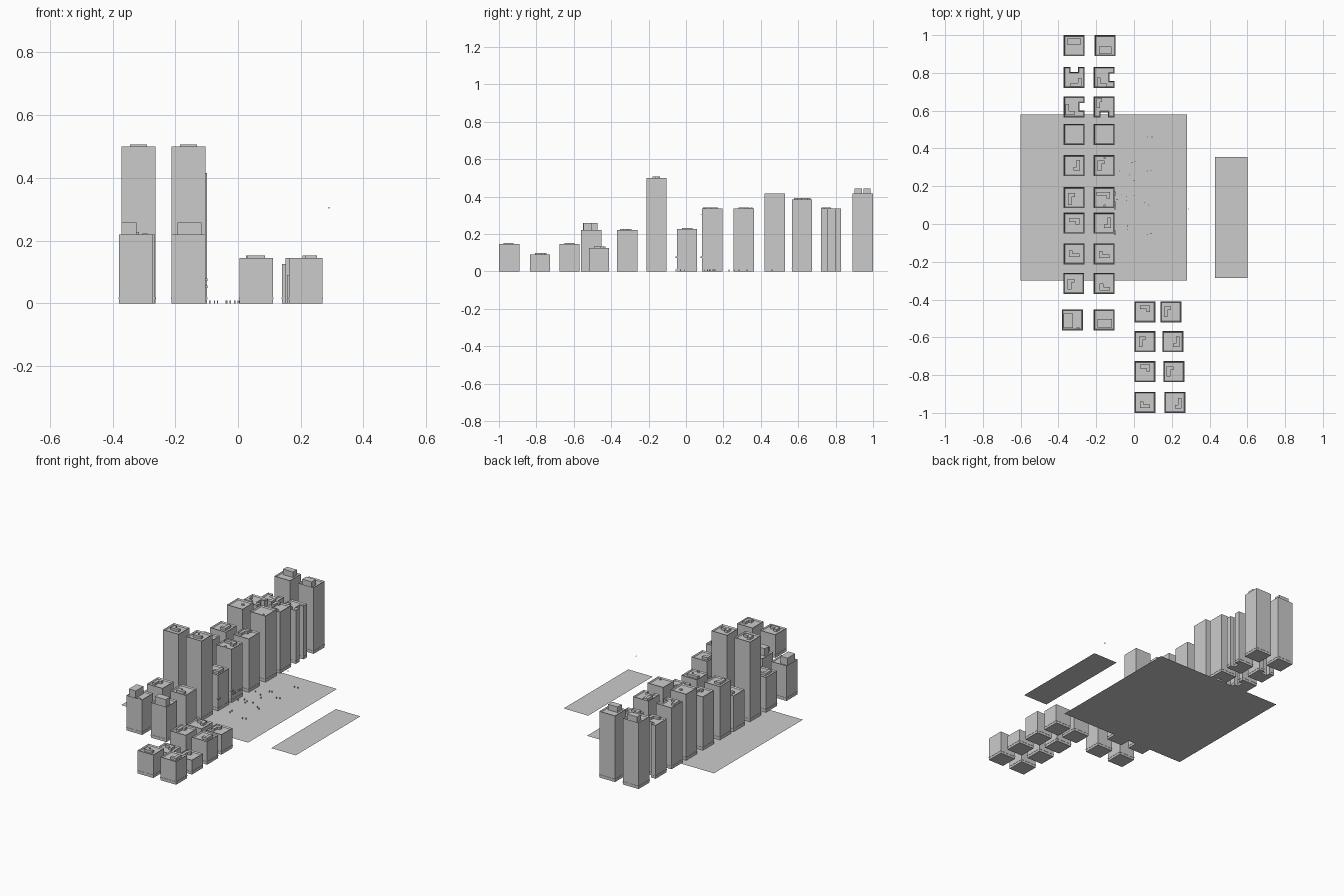
import bpy, bmesh, math
from mathutils import Matrix, Vector

if "Cube" in bpy.data.objects:
    bpy.data.objects.remove(bpy.data.objects["Cube"])

HALF = 0.054      # half width of a tower
RIM, SINK = 0.005, 0.008   # parapet thickness and roof recess


def finish(bm, name):
    bmesh.ops.recalc_face_normals(bm, faces=bm.faces)
    me = bpy.data.meshes.new(name)
    bm.to_mesh(me)
    bm.free()
    ob = bpy.data.objects.new(name, me)
    bpy.context.collection.objects.link(ob)
    return ob


def prism(bm, pts, z0, z1):
    """Extrude a footprint; returns the top face."""
    f = bm.faces.new([bm.verts.new((x, y, z0)) for x, y in pts])
    ret = bmesh.ops.extrude_face_region(bm, geom=[f], use_keep_orig=True)
    vs = [g for g in ret["geom"] if isinstance(g, bmesh.types.BMVert)]
    bmesh.ops.translate(bm, verts=vs, vec=(0, 0, z1 - z0))
    return [g for g in ret["geom"] if isinstance(g, bmesh.types.BMFace)][0]


def rect(cx, cy, w, d):
    return [(cx - w / 2, cy - d / 2), (cx + w / 2, cy - d / 2),
            (cx + w / 2, cy + d / 2), (cx - w / 2, cy + d / 2)]


def box(name, cx, cy, w, d, z0, z1):
    bm = bmesh.new()
    prism(bm, rect(cx, cy, w, d), z0, z1)
    return finish(bm, name)


def cylinder(name, x, y, r, z0, z1):
    bm = bmesh.new()
    prism(bm, [(x + r * math.cos(i * math.pi / 6), y + r * math.sin(i * math.pi / 6))
               for i in range(12)], z0, z1)
    return finish(bm, name)


def footprint(cx, cy, h, notch):
    """Square plan, optionally notched on the side facing angle `notch` (degrees)."""
    if notch is None:
        return rect(cx, cy, 2 * h, 2 * h)
    pts = [(-h, -h), (h, -h), (h, -0.02), (h - 0.026, -0.02),
           (h - 0.026, 0.02), (h, 0.02), (h, h), (-h, h)]
    rot = Matrix.Rotation(math.radians(notch), 2)
    return [tuple(rot @ Vector(p) + Vector((cx, cy))) for p in pts]


def tower(cx, cy, z, notch=None):
    bm = bmesh.new()
    top = prism(bm, footprint(cx, cy, HALF, notch), 0, z)
    bmesh.ops.recalc_face_normals(bm, faces=bm.faces)
    bmesh.ops.inset_region(bm, faces=[top], thickness=RIM, use_even_offset=True)
    bmesh.ops.translate(bm, verts=top.verts[:], vec=(0, 0, -SINK))
    finish(bm, "tower")
    # thin ledge above the ground floor
    bm = bmesh.new()
    prism(bm, footprint(cx, cy, HALF + 0.0015, notch), 0.014, 0.019)
    finish(bm, "ground_floor_ledge")


def roof_ell(cx, cy, w, d, corner, z):
    """L-shaped roof unit filling w x d with its elbow at corner (sx, sy)."""
    sx, sy = corner
    t = 0.019
    pts = [(-w / 2, -d / 2), (w / 2, -d / 2), (w / 2, -d / 2 + t),
           (-w / 2 + t, -d / 2 + t), (-w / 2 + t, d / 2), (-w / 2, d / 2)]
    bm = bmesh.new()
    prism(bm, [(cx - sx * x, cy - sy * y) for x, y in pts], z - SINK, z + 0.007)
    finish(bm, "roof_unit")


TL, TR, BL, BR = (-1, 1), (1, 1), (-1, -1), (1, -1)
A, B = 0.055, 0.036

# towers with L roof units: x, y, height, unit offset, unit size, elbow, notch side
ELLS = [
    (-.317, .776, .335, (.010, -.026), (.058, .046), BR, 90),
    (-.158, .776, .335, (-.012, -.026), (.052, .052), BL, 0),
    (-.317, .62, .385, (-.022, -.014), (.046, .056), BL, 0),
    (-.158, .62, .385, (-.026, .020), (.030, .052), TL, -90),
    (-.317, .309, .335, (.014, .002), (B, A), BR, None),
    (-.158, .309, .335, (-.016, 0), (B, A), TL, None),
    (-.317, .14, .335, (-.014, -.008), (B, .062), TL, None),
    (-.158, .14, .335, (-.004, .012), (.072, B), TR, None),
    (-.317, .005, .225, (0, .010), (A, B), TR, None),
    (-.158, .005, .225, (.018, .002), (B, A), BR, None),
    (-.317, -.158, .5, (0, 0), (A, B), BL, None),
    (-.158, -.158, .5, (0, -.004), (A, B), BL, None),
    (-.319, -.314, .22, (-.014, -.004), (B, A), TL, None),
    (-.158, -.314, .22, (.004, -.020), (A, B), BL, None),
    (.058, -.465, .125, (0, .016), (A, B), TR, None),
    (.195, -.465, .125, (-.018, 0), (B, A), TL, None),
    (.058, -.623, .145, (-.014, 0), (B, A), TL, None),
    (.206, -.623, .145, (.018, 0), (B, A), BR, None),
    (.058, -.781, .09, (0, .018), (A, B), TR, None),
    (.211, -.781, .09, (-.020, 0), (B, A), TL, None),
    (.058, -.9445, .145, (0, -.012), (A, B), BL, None),
    (.216, -.9445, .145, (.018, -.004), (B, A), BR, None),
]
for x, y, z, (ox, oy), (w, d), corner, notch in ELLS:
    tower(x, y, z, notch)
    roof_ell(x + ox, y + oy, w, d, corner, z)

# towers with a box penthouse: x, y, height, penthouse centre, size, top
for x, y, z, (px, py), (w, d), top in [
        (-.317, .9445, .415, (-.317, .967), (.068, .038), .442),
        (-.153, .9445, .415, (-.152, .920), (.066, .040), .442),
        (-.326, -.507, .22, (-.348, -.512), (.048, .076), .258),
        (-.158, -.507, .22, (-.155, -.526), (.076, .044), .258)]:
    tower(x, y, z)
    box("penthouse", px, py, w, d, z - SINK, top)
box("roof_vent", -.296, -.552, .016, .006, .212, .222)

# plain towers with a round vent
for x, y, vx, vy, r in [(-.317, .475, -.304, .483, .009),
                        (-.158, .475, -.130, .438, .006)]:
    tower(x, y, .415)
    cylinder("round_vent", vx, vy, r, .415 - SINK, .414)
for vx, vy in [(-.155, .350), (-.155, .097)]:
    cylinder("round_vent", vx, vy, .006, .335 - SINK, .340)

# flat ground sheets
for name, x0, x1, y0, y1 in [("plaza", -.6, .28, -.3, .58),
                             ("side_strip", .43, .6, -.285, .355)]:
    bm = bmesh.new()
    bm.faces.new([bm.verts.new((x, y, 0)) for x, y in
                  rect((x0 + x1) / 2, (y0 + y1) / 2, x1 - x0, y1 - y0)])
    finish(bm, name)

# small facade boxes
for y, z in [(-.046, .075), (.088, .075), (.107, .053), (.162, .053)]:
    box("facade_box", -.102, y, .010, .022, z - .004, z + .004)

# tiny posts scattered over the plaza
for x, y in [(.07, .46), (.095, .46), (.005, .33), (-.01, .325), (-.075, .28),
             (-.025, .26), (.09, .285), (.07, .28), (-.065, .155), (-.038, .145),
             (-.038, .125), (-.09, .13), (.0, .15), (-.035, -.01), (-.035, -.03),
             (.07, -.055), (.09, -.05), (.055, .115), (.075, .1), (.0, .23)]:
    box("post", x, y, .004, .004, 0, .009)

# tiny floating speck
box("floating_speck", .29, .08, .004, .006, .303, .307)
